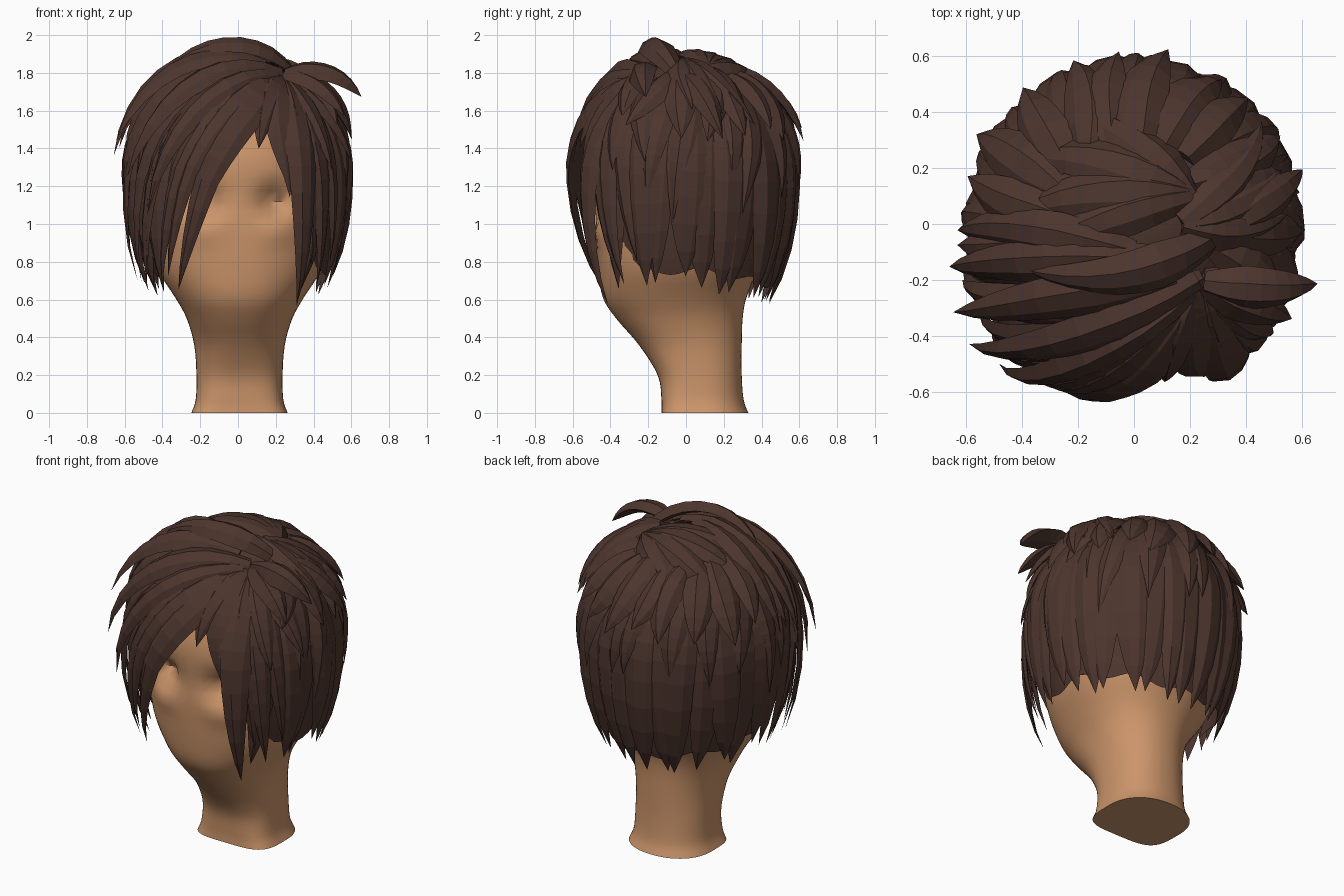
import bpy, bmesh, math, random
from mathutils import Vector

random.seed(4)
if "Cube" in bpy.data.objects:
    bpy.data.objects.remove(bpy.data.objects["Cube"])

MID, RADIUS, UP, DOWN = 1.25, 0.555, 0.63, 1.05   # egg shaped hair envelope


def material(name, rgb):
    m = bpy.data.materials.new(name)
    m.use_nodes = True
    m.diffuse_color = (*rgb, 1)
    bsdf = m.node_tree.nodes["Principled BSDF"]
    bsdf.inputs["Base Color"].default_value = (*rgb, 1)
    bsdf.inputs["Roughness"].default_value = 0.8
    return m


skin = material("skin tan", (0.60, 0.30, 0.145))
brown = material("hair dark brown", (0.074, 0.036, 0.027))


def finish(bm, name, mat, smooth=False):
    bmesh.ops.remove_doubles(bm, verts=bm.verts, dist=0.0004)
    bmesh.ops.recalc_face_normals(bm, faces=bm.faces)
    mesh = bpy.data.meshes.new(name)
    bm.to_mesh(mesh)
    bm.free()
    mesh.materials.append(mat)
    for p in mesh.polygons:
        p.use_smooth = smooth
    ob = bpy.data.objects.new(name, mesh)
    bpy.context.collection.objects.link(ob)
    return ob


def bridge(bm, rings):
    for a, b in zip(rings, rings[1:]):
        n = len(a)
        for i in range(n):
            j = (i + 1) % n
            bm.faces.new((a[i], a[j], b[j], b[i]))
    bm.faces.new(rings[0])
    bm.faces.new(rings[-1])


def catmull(a, b, c, d, t):
    return [0.5 * (2 * q + (r - p) * t + (2 * p - 5 * q + 4 * r - s) * t * t
                   + (3 * q - p - 3 * r + s) * t ** 3) for p, q, r, s in zip(a, b, c, d)]


# Head and neck: height, half width, front y, back y
rows = [(0, .255, -.13, .33), (.07, .232, -.13, .305), (.2, .228, -.15, .295),
        (.36, .24, -.25, .295), (.5, .28, -.37, .30), (.61, .34, -.44, .32),
        (.76, .435, -.465, .38), (.92, .48, -.475, .44), (1.12, .49, -.48, .47),
        (1.35, .49, -.485, .48), (1.55, .41, -.41, .42), (1.7, .27, -.27, .28), (1.76, .08, -.08, .1)]
samples = []
for k in range(len(rows) - 1):
    four = [rows[min(max(k + o, 0), len(rows) - 1)] for o in (-1, 0, 1, 2)]
    samples += [catmull(*four, s / 4) for s in range(4)]
samples.append(rows[-1])


def spot(x, z, cx, cz, sx, sz):
    return math.exp(-((abs(x) - cx) / sx) ** 2 - ((z - cz) / sz) ** 2)


bm = bmesh.new()
rings = []
for z, rx, yf, yb in samples:
    ring = []
    for i in range(64):
        a = math.tau * i / 64
        c, s = math.cos(a), math.sin(a)
        # the neck is squarer in front, near its foot
        e = 0.9 - (0.4 * max(0, 1 - z / 0.35) if s < 0 else 0)
        x = rx * math.copysign(abs(c) ** e, c)
        y = (yf + yb) / 2 + (yb - yf) / 2 * math.copysign(abs(s) ** e, s)
        if s < 0:   # eye sockets and cheeks
            y += 0.10 * spot(x, z, .19, 1.12, .085, .075) - 0.025 * spot(x, z, .2, .97, .1, .08)
        ring.append(bm.verts.new((x + 0.008, y, z)))
    rings.append(ring)
bridge(bm, rings)
head = finish(bm, "head_and_neck", skin, True)
bpy.context.view_layer.objects.active = head
head.select_set(True)
bpy.ops.object.shade_smooth_by_angle(angle=math.radians(50))


# Hair envelope helpers: unit directions and their mapped points
def place(u, lift=0.0):
    k = 1 + lift
    return Vector((u.x * RADIUS * k, u.y * RADIUS * k, MID + u.z * (UP * k if u.z > 0 else DOWN)))


def at(az, z):
    h = max(-.97, min(.985, (z - MID) / (UP if z > MID else DOWN)))
    r = math.sqrt(1 - h * h)
    a = math.radians(az)
    return Vector((r * math.cos(a), r * math.sin(a), h))


def top(x, y):
    x, y = x / RADIUS, y / RADIUS
    return Vector((x, y, math.sqrt(max(0.02, 1 - x * x - y * y))))


def strand(bm, root, tip, half, lift=(0, 0), bow=0, bump=0.02, thick=0.028, blunt=2.5, steps=9):
    """Tapered faceted lock with a blunt root and a pointed tip."""
    side0 = (tip - root).cross(root + tip).normalized()

    def point(t):
        arc = math.sin(math.pi * t)
        u = (root.slerp(tip, t) + side0 * bow * arc).normalized()
        return place(u, lift[0] + (lift[1] - lift[0]) * t ** 1.5 + bump * arc)

    rings = []
    for i in range(steps + 1):
        t = i / steps
        p = point(t)
        along = (point(min(1, t + .02)) - point(max(0, t - .02))).normalized()
        out = p - Vector((0, 0, MID + (p.z - MID) * 0.25))
        out = (out - along * out.dot(along)).normalized()
        side = along.cross(out)
        w = half * min(1, .5 + 1.6 * t) * (1 - t ** blunt)
        h = thick * min(1, .6 + 2 * t) * (1 - t ** (blunt + 1))
        rings.append([bm.verts.new(p + side * w * a + out * h * b) for a, b in
                      ((-1, -.3), (-.45, .75), (.3, 1), (1, -.3), (0, -.6))])
    bridge(bm, rings)


def jit(v):
    return random.uniform(-v, v)


# Scalp cap under the locks, open over the face, with a scalloped hem lower at the nape
bm = bmesh.new()
bmesh.ops.create_uvsphere(bm, u_segments=72, v_segments=60, radius=1)
below = set()
for v in bm.verts:
    u = v.co.normalized()
    a = math.atan2(u.y, u.x)
    hem = .75 - .12 * max(0, u.y) ** 2 + .02 * math.sin(9 * a) + .2 * min(1, max(0, -.45 - u.y) * 5)
    if place(u).z < hem:
        u = at(math.degrees(a), hem)
        below.add(v)
    v.co = place(u, -0.03)
cut = []
for f in bm.faces:
    x, y, z = f.calc_center_median()
    drop = 1.6 - z
    face_gap = y < 0 and drop > 0 and -.12 - .62 * drop < x < min(.36, .12 + .7 * drop)
    if face_gap or all(v in below for v in f.verts):
        cut.append(f)
bmesh.ops.delete(bm, geom=cut, context='FACES')
finish(bm, "scalp_cap", brown)

# Long locks around the sides and back
bm = bmesh.new()
for i in range(22):
    az = -42 + i * 12.6
    back = max(0, math.sin(math.radians(az)))
    front = max(0, -math.sin(math.radians(az)))
    low = .69 - .09 * back - .02 * front + jit(.04)
    strand(bm, at(az + 3, 1.68), at(az + jit(6), low), .112 + jit(.012),
           (-.01, .03 + .08 * front + jit(.02)), bow=jit(.05),
           bump=.01 + .025 * (i % 2), blunt=5 - 2.6 * front)
finish(bm, "long_locks", brown)

# Middle and upper layers of shorter locks
bm = bmesh.new()
for i in range(13):
    az = -40 + i * 20 + jit(4)
    strand(bm, at(az + 6, 1.70), at(az - 4 + jit(6), 1.12 + jit(.12)), .095,
           (0, .07 + jit(.02)), bow=jit(.06), bump=.035)
finish(bm, "middle_locks", brown)

bm = bmesh.new()
for i in range(14):
    az = -25 + i * 17.5 + jit(3)
    strand(bm, at(az + 8, 1.81 + jit(.03)), at(az - 2 + jit(7), 1.42 + jit(.07)), .10 + jit(.012),
           (0, .16 + jit(.04)), bow=jit(.08), bump=.03, thick=.035, blunt=3.5, steps=7)
finish(bm, "upper_locks", brown)

# Fringe swept from the parting across the forehead: azimuth, tip z, half width, tip lift, bow
part = top(.24, -.2)
bm = bmesh.new()
for az, z, half, lift, bow in (
        (-126, .65, .115, .18, .06), (-131, .72, .10, .18, .12), (-137, .66, .09, .2, .17),
        (-144, .78, .09, .19, .2), (-150, .67, .09, .2, .22), (-159, .70, .09, .16, .22),
        (-167, .85, .085, .14, .2), (-175, .70, .085, .13, .2)):
    strand(bm, part, at(az, z), half, (0, lift), bow, bump=.05, blunt=2.2, steps=12)
for x, y, az, z, half, lift in (
        (.2, -.24, -134, 1.05, .085, .27), (.22, -.2, -144, 1.25, .09, .31), (.14, -.18, -154, 1.40, .095, .33),
        (.05, -.26, -162, 1.20, .085, .16), (.1, -.12, -167, 1.34, .09, .23), (.0, -.1, -178, 1.38, .09, .16)):
    strand(bm, top(x, y), at(az, z), half, (.03, lift), .1, bump=.035, thick=.036, blunt=3)
finish(bm, "swept_fringe", brown)

# Locks falling on the other side of the parting
bm = bmesh.new()
for az, z, half, lift, bow in (
        (-79, 1.39, .10, .06, .08), (-62, 1.14, .125, .06, .15), (-53, .57, .11, .22, .15),
        (-45, .78, .1, .1, .12), (-38, .68, .1, .14, .1), (-28, .80, .09, .1, .06),
        (-52, 1.15, .085, .09, .08), (-38, 1.28, .09, .14, .04), (-20, 1.32, .09, .16, 0)):
    strand(bm, part, at(az, z), half, (0, lift), bow, bump=.03, blunt=2.6, steps=11)
finish(bm, "side_fringe", brown)

# Crown locks and loose tufts on top
bm = bmesh.new()
for tip, half in (((-.40, .22), .11), ((-.42, .03), .11), ((-.40, -.14), .09), ((-.25, .38), .10)):
    strand(bm, top(.2, .1), top(*tip), half, (.01, .05), bow=.05, bump=.01, thick=.035)
for tip in ((.46, .17), (.40, .32), (.48, .03)):
    strand(bm, top(.17, .0), top(*tip), .085, (.02, .14), bow=.06, thick=.035)
finish(bm, "crown_locks", brown)

bm = bmesh.new()
strand(bm, top(.28, -.05), top(-.33, -.14), .09, (.02, .17), bow=-.08, bump=.08, thick=.042, blunt=3)
strand(bm, part, at(-18, 1.55), .085, (.05, .41), bow=0, bump=.11, thick=.05, blunt=3.5)
strand(bm, part, at(-31, 1.5), .085, (.03, .29), bow=0, bump=.07, thick=.04, blunt=3.5)
strand(bm, top(.3, -.02), at(18, 1.42), .09, (.03, .18), bow=0, bump=.05, thick=.04)
finish(bm, "loose_tufts", brown)
